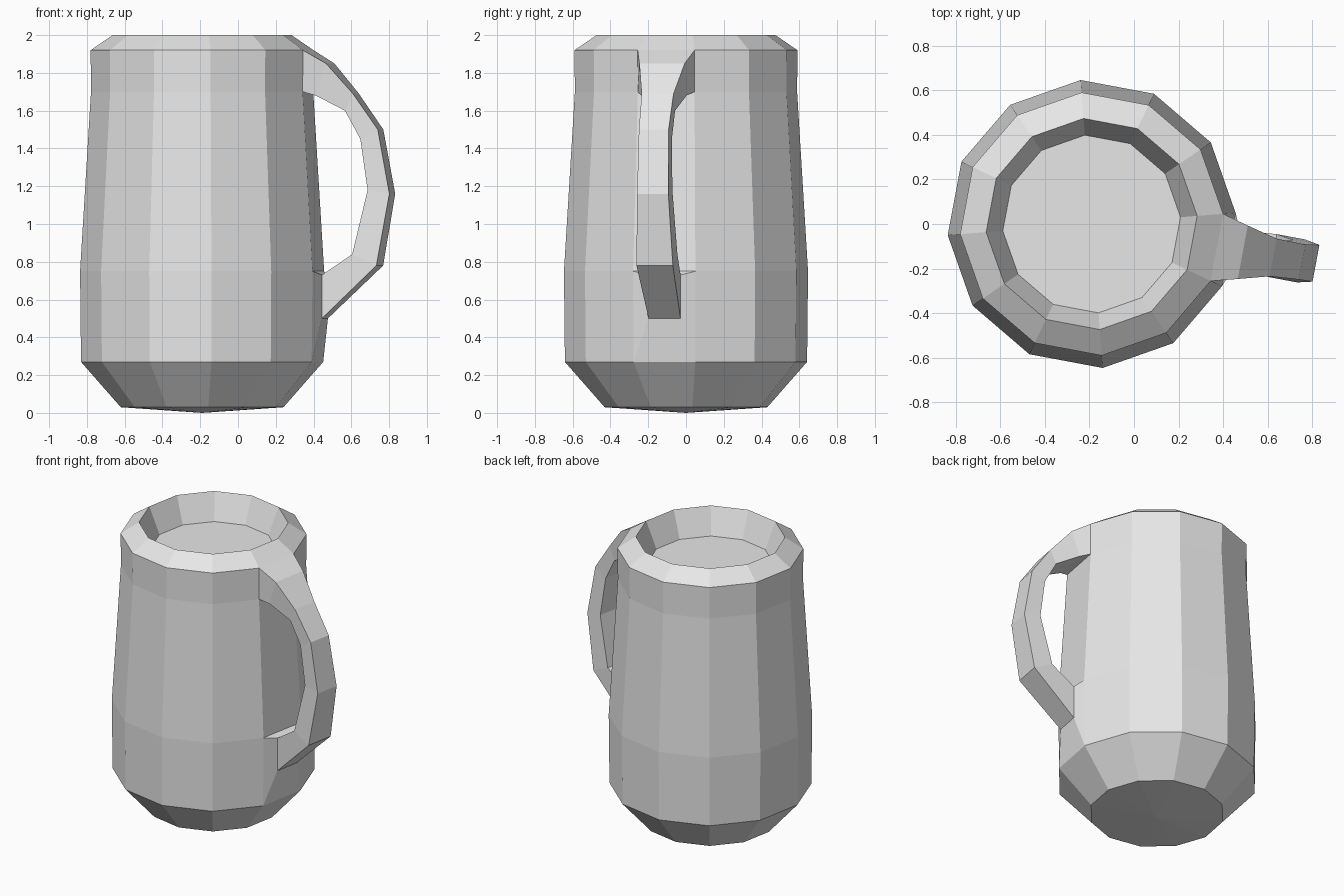
import bpy, bmesh
from math import sin, cos, radians, pi
from mathutils import Vector

cube = bpy.data.objects.get("Cube")
if cube:
    bpy.data.objects.remove(cube, do_unlink=True)

SIDES = 12
START = radians(4.4)             # angle of the first body corner
CENTRE = Vector((-0.19, 0, 0))   # body axis
HALF = pi / SIDES

grey = bpy.data.materials.new("plain grey")
grey.use_nodes = True
grey.diffuse_color = (0.8, 0.8, 0.8, 1)
grey.node_tree.nodes["Principled BSDF"].inputs["Base Color"].default_value = (0.8, 0.8, 0.8, 1)


def finish(name, bm):
    bmesh.ops.recalc_face_normals(bm, faces=bm.faces)
    mesh = bpy.data.meshes.new(name)
    bm.to_mesh(mesh)
    bm.free()
    mesh.materials.append(grey)
    obj = bpy.data.objects.new(name, mesh)
    bpy.context.collection.objects.link(obj)
    return obj


def skin(bm, rings, skip=()):
    """Join closed rings of equal size with quads, leaving out (ring, side) pairs."""
    for k, (a, b) in enumerate(zip(rings, rings[1:])):
        n = len(a)
        for i in range(n):
            if (k, i) not in skip:
                j = (i + 1) % n
                bm.faces.new((a[i], a[j], b[j], b[i]))


# Mug body: radius and height up the outside, over the rim and down to the floor
PROFILE = [(0.432, 0.03), (0.643, 0.27), (0.648, 0.75), (0.59, 1.70),
           (0.592, 1.92), (0.475, 2.0), (0.40, 1.82)]
bm = bmesh.new()
rings = []
for r, z in PROFILE:
    angles = [START + 2 * HALF * i for i in range(SIDES)]
    rings.append([bm.verts.new(CENTRE + Vector((r * cos(a), r * sin(a), z))) for a in angles])
# The last side stays open at the two places where the handle joins
skin(bm, rings, skip={(1, SIDES - 1), (3, SIDES - 1)})
bm.faces.new(rings[-1])
# Shallow point under the base
tip = bm.verts.new(CENTRE)
for i in range(SIDES):
    bm.faces.new((tip, rings[0][(i + 1) % SIDES], rings[0][i]))
finish("mug_body", bm)

# Handle: sections of outer (distance, z), inner (distance, z), sideways shift, half width
SECTIONS = [
    ((0.66, 0.50), (0.66, 0.73), 0.008, 0.086),
    ((0.955, 0.78), (0.825, 0.84), 0.010, 0.098),
    ((1.022, 1.16), (0.905, 1.18), 0.012, 0.084),
    ((0.96, 1.50), (0.866, 1.45), 0.006, 0.080),
    ((0.828, 1.69), (0.785, 1.60), 0.002, 0.086),
    ((0.69, 1.85), (0.635, 1.68), 0.0, 0.122),
]
out = Vector((cos(START - HALF), sin(START - HALF), 0))
side = Vector((-out.y, out.x, 0))


def corner(bm, distance, z, shift):
    return bm.verts.new(CENTRE + out * distance + side * shift + Vector((0, 0, z)))


def body_joint(bm, outer, inner):
    """Four corners of the body face the handle grows from."""
    return [corner(bm, r * cos(HALF), z, s * r * sin(HALF))
            for (r, z), s in ((outer, 1), (outer, -1), (inner, -1), (inner, 1))]


bm = bmesh.new()
loops = [body_joint(bm, PROFILE[1], PROFILE[2])]
for outer, inner, shift, half in SECTIONS:
    loops.append([corner(bm, *p, shift + s * half)
                  for p, s in ((outer, 1), (outer, -1), (inner, -1), (inner, 1))])
loops.append(body_joint(bm, PROFILE[4], PROFILE[3]))
skin(bm, loops)
finish("handle", bm)
